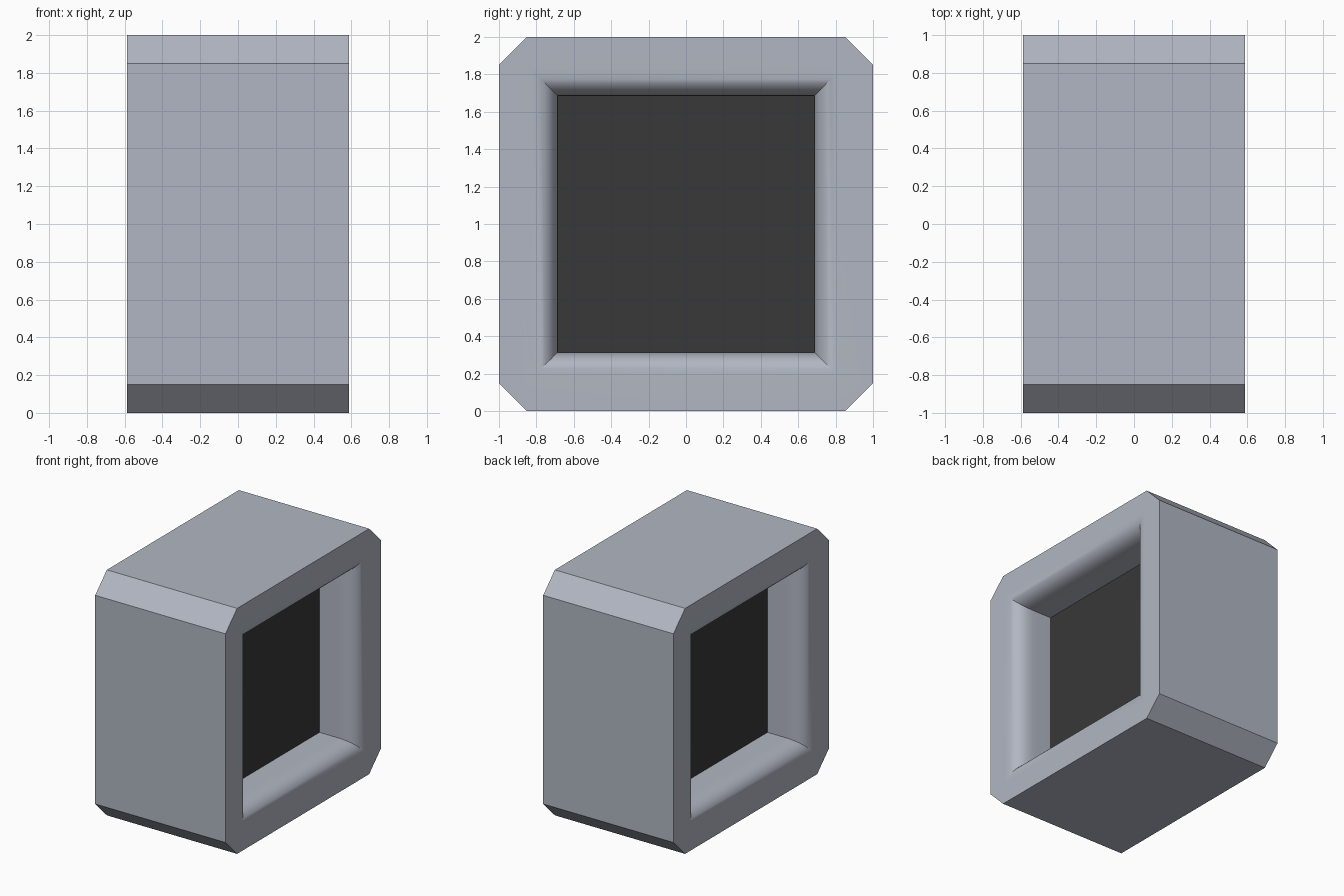
import bpy, bmesh, math

if "Cube" in bpy.data.objects:
    bpy.data.objects.remove(bpy.data.objects["Cube"])

HALF_X, HALF, CHAMFER = 0.587, 1.0, 0.15
LIP, OPENING, LIP_DEPTH, DEPTH = 0.83, 0.685, 0.185, 0.332
SEGMENTS = 10


def material(name, rgb):
    m = bpy.data.materials.new(name)
    m.diffuse_color = (*rgb, 1.0)
    m.use_nodes = True
    m.node_tree.nodes["Principled BSDF"].inputs["Base Color"].default_value = m.diffuse_color
    return m


def ring(bm, x, points):
    return [bm.verts.new((x, y, z + HALF)) for y, z in points]


def square(h):
    return [(h, h), (-h, h), (-h, -h), (h, -h)]


def bridge(bm, a, b):
    n = len(a)
    for i in range(n):
        bm.faces.new((a[i], a[(i + 1) % n], b[(i + 1) % n], b[i]))


# Chamfered outline, two points for each corner
c = HALF - CHAMFER
outline = [(HALF, c), (c, HALF), (-c, HALF), (-HALF, c),
           (-HALF, -c), (-c, -HALF), (c, -HALF), (HALF, -c)]

# Rounded lip profile (half size, depth), then the straight recess wall
profile = []
for i in range(SEGMENTS + 1):
    t = i / SEGMENTS * math.pi / 2
    profile.append((LIP - (LIP - OPENING) * max(math.sin(t), 0) ** 0.8,
                    LIP_DEPTH * (1 - max(math.cos(t), 0) ** 0.8)))
profile.append((OPENING, DEPTH))

bm = bmesh.new()
outer_rings = []
for side in (1, -1):
    outer = ring(bm, side * HALF_X, outline)
    outer_rings.append(outer)
    rings = [ring(bm, side * (HALF_X - d), square(h)) for h, d in profile]
    # Flat frame between the outline and the lip
    lip = rings[0]
    for k in range(4):
        bm.faces.new((outer[2 * k], outer[2 * k + 1], lip[k]))
        n = (k + 1) % 4
        bm.faces.new((outer[2 * k + 1], outer[2 * n], lip[n], lip[k]))
    # Lip and recess wall
    for a, b in zip(rings, rings[1:]):
        bridge(bm, a, b)
    # Dark recessed panel
    bm.faces.new(rings[-1]).material_index = 1
# Outer shell
bridge(bm, *outer_rings)
bmesh.ops.recalc_face_normals(bm, faces=bm.faces[:])

mesh = bpy.data.meshes.new("recessed_housing")
bm.to_mesh(mesh)
bm.free()
mesh.materials.append(material("light grey", (0.44, 0.47, 0.54)))
mesh.materials.append(material("dark panel", (0.04, 0.04, 0.04)))
housing = bpy.data.objects.new("recessed_housing", mesh)
bpy.context.collection.objects.link(housing)

# Smooth lip with crisp corners
bpy.context.view_layer.objects.active = housing
housing.select_set(True)
bpy.ops.object.shade_smooth_by_angle(angle=math.radians(30))
